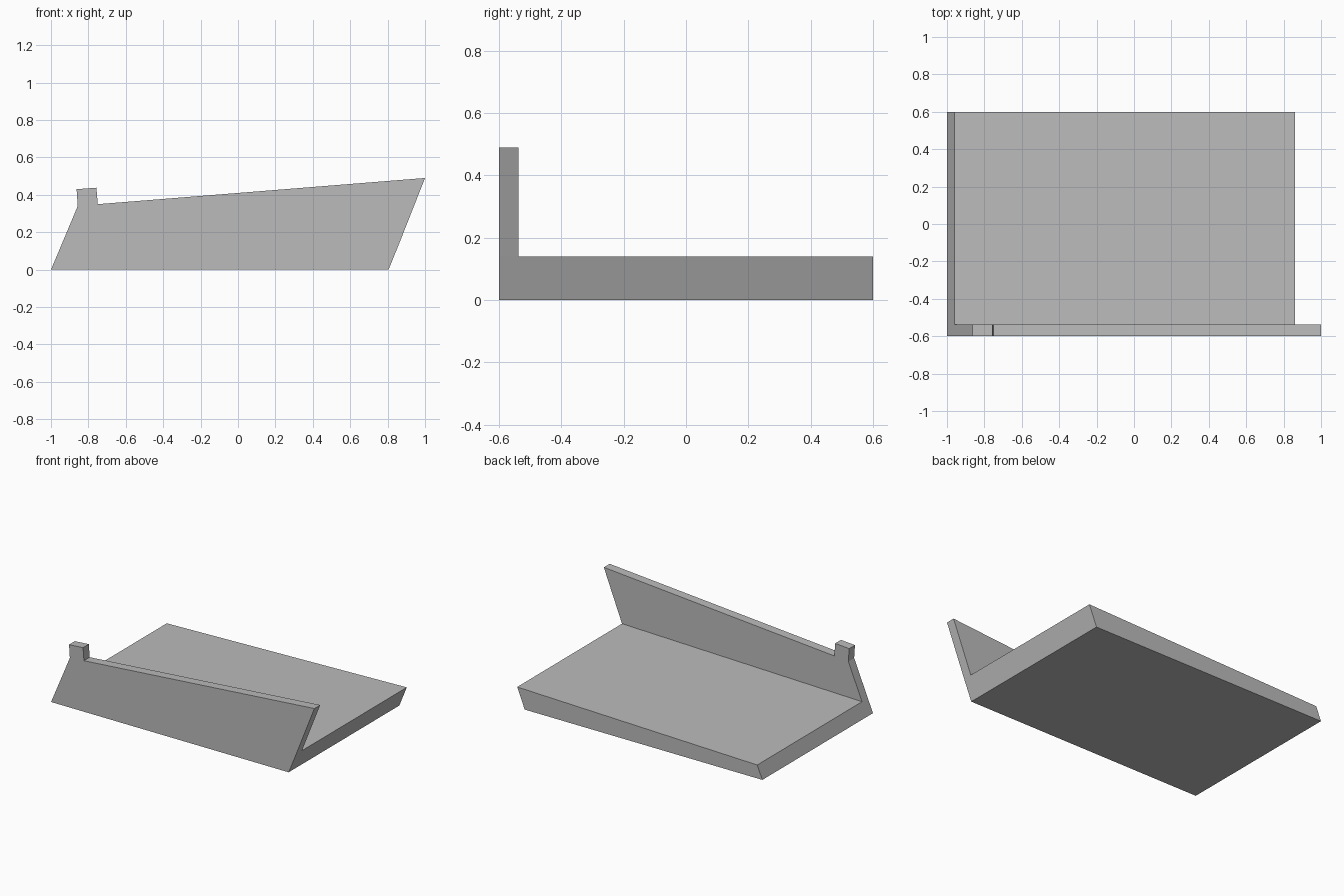
import bpy
import bmesh

cube = bpy.data.objects.get("Cube")
if cube:
    bpy.data.objects.remove(cube, do_unlink=True)

# Plain grey material
grey = bpy.data.materials.new("light grey")
grey.use_nodes = True
colour = (0.5, 0.5, 0.5, 1)
grey.diffuse_color = colour
grey.node_tree.nodes["Principled BSDF"].inputs["Base Color"].default_value = colour

FRONT, INNER, BACK = -0.6, -0.537, 0.6

# Cross-sections in x, z: slanted tray floor, and the lip that rises above it
floor = [(-1, 0), (0.805, 0), (0.862, 0.14), (-0.961, 0.092)]
lip = [(1, 0.49), (-0.75, 0.35), (-0.757, 0.438), (-0.863, 0.43), (-0.857, 0.34)]
wall = floor[:3] + lip + floor[3:]      # whole front wall outline
upper = floor[2:3] + lip + floor[3:]    # part of the wall above the floor

bm = bmesh.new()


def ring(profile, y):
    return [bm.verts.new((x, y, z)) for x, z in profile]


def bridge(a, b):
    for i in range(len(a)):
        j = (i + 1) % len(a)
        bm.faces.new((a[i], a[j], b[j], b[i]))


# Front wall with its end tab
front = ring(wall, FRONT)
inner = ring(wall, INNER)
bm.faces.new(front)
bridge(front, inner)
bm.faces.new(inner[2:])

# Floor slab running back from the wall
joint = inner[:3] + inner[-1:]
back = ring(floor, BACK)
bridge(joint, back)
bm.faces.new(back)

bmesh.ops.recalc_face_normals(bm, faces=bm.faces)
mesh = bpy.data.meshes.new("tray_with_front_wall")
bm.to_mesh(mesh)
bm.free()
mesh.materials.append(grey)
tray = bpy.data.objects.new("tray_with_front_wall", mesh)
bpy.context.collection.objects.link(tray)
